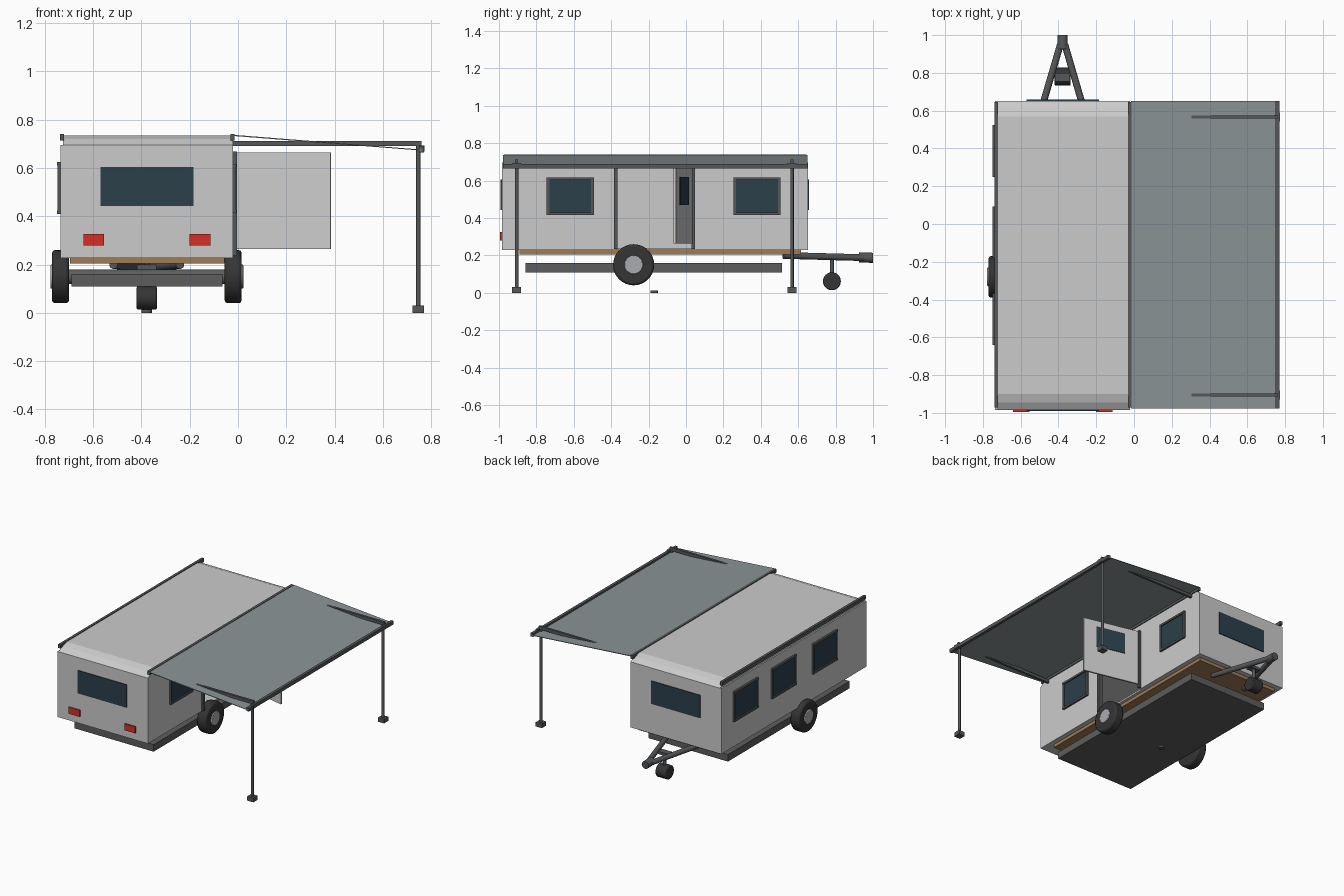
import bpy, bmesh, math
from mathutils import Vector

if "Cube" in bpy.data.objects:
    bpy.data.objects.remove(bpy.data.objects["Cube"])


def mat(name, r, g, b):
    m = bpy.data.materials.new(name)
    m.diffuse_color = (r, g, b, 1)
    m.use_nodes = True
    m.node_tree.nodes["Principled BSDF"].inputs["Base Color"].default_value = m.diffuse_color
    return m


DARK = mat("dark_metal", 0.09, 0.095, 0.1)
CHASSIS = mat("chassis_grey", 0.11, 0.11, 0.11)
RUBBER = mat("rubber", 0.035, 0.035, 0.035)
GLASS = mat("dark_glass", 0.025, 0.05, 0.07)
RED = mat("red_lens", 0.65, 0.03, 0.02)
WOOD = mat("wood", 0.35, 0.2, 0.09)
FABRIC = mat("awning_fabric", 0.26, 0.3, 0.31)
HUB = mat("hub_grey", 0.4, 0.41, 0.43)


def finish(name, bm, m=None):
    me = bpy.data.meshes.new(name)
    bmesh.ops.recalc_face_normals(bm, faces=bm.faces)
    bm.to_mesh(me)
    bm.free()
    ob = bpy.data.objects.new(name, me)
    bpy.context.collection.objects.link(ob)
    if m:
        me.materials.append(m)
    return ob


def box(name, x0, x1, y0, y1, z0, z1, m=None):
    bm = bmesh.new()
    bmesh.ops.create_cube(bm, size=1)
    for v in bm.verts:
        v.co = (x0 + (v.co.x + .5) * (x1 - x0), y0 + (v.co.y + .5) * (y1 - y0),
                z0 + (v.co.z + .5) * (z1 - z0))
    return finish(name, bm, m)


def tube(name, a, b, r, m=None, seg=16, bevel=0):
    a, b = Vector(a), Vector(b)
    bm = bmesh.new()
    bmesh.ops.create_cone(bm, cap_ends=True, segments=seg, radius1=r, radius2=r, depth=(b - a).length)
    ob = finish(name, bm, m)
    ob.location = (a + b) / 2
    ob.rotation_euler = (b - a).to_track_quat('Z', 'Y').to_euler()
    if bevel:
        mod = ob.modifiers.new("bevel", 'BEVEL')
        mod.width, mod.segments = bevel, 2
    bpy.ops.object.select_all(action='DESELECT')
    bpy.context.view_layer.objects.active = ob
    ob.select_set(True)
    bpy.ops.object.shade_smooth_by_angle(angle=math.radians(35))
    return ob


def extrude_x(name, profile, x0, x1, m=None):
    """Closed (y, z) profile swept along x."""
    bm = bmesh.new()
    f = bm.faces.new([bm.verts.new((x0, y, z)) for y, z in profile])
    r = bmesh.ops.extrude_face_region(bm, geom=[f])
    for v in r["geom"]:
        if isinstance(v, bmesh.types.BMVert):
            v.co.x = x1
    return finish(name, bm, m)


def side_window(name, x, out, y0, y1, z0, z1):
    """Glass pane with four frame bars on a side wall; out is +1 or -1."""
    def px(d):
        return sorted((x - out * .002, x + out * d))
    t = .014
    box(name + "_glass", *px(.005), y0 + t, y1 - t, z0 + t, z1 - t, GLASS)
    for tag, z in (("bottom", z0), ("top", z1 - t)):
        box(f"{name}_frame_{tag}", *px(.014), y0, y1, z, z + t, DARK)
    for tag, y in (("front", y0), ("back", y1 - t)):
        box(f"{name}_frame_{tag}", *px(.012), y, y + t, z0 + t, z1 - t, DARK)


XL, XR, YF, YB = -.735, -.02, -.985, .652
ZB, ZT, T = .228, .695, .014
D0, D1 = -.37, .035  # doorway

# cabin walls, with a doorway on the right side
box("wall_left", XL, XL + T, YF, YB, ZB, ZT)
box("wall_front", XL + T, XR - T, YF, YF + T, ZB, ZT)
box("wall_back", XL + T, XR - T, YB - T, YB, ZB, ZT)
box("wall_right_front", XR - T, XR, YF, D0, ZB, ZT)
box("wall_right_back", XR - T, XR, D1, YB, ZB, ZT)
box("wall_over_door", XR - T, XR, D0, D1, .665, ZT)
box("cabin_floor", XL + T, XR - T, YF + T, YB - T, ZB, ZB + .012)
box("wood_floor_deck", -.695, -.055, -.89, .615, .205, ZB, WOOD)

# roof with sloping ends, and its side rails
extrude_x("roof", [(YF, ZT), (-.945, .72), (-.9, .735), (.57, .735), (.615, .72), (YB, ZT)], -.725, XR)
for tag, x in (("left", -.73), ("right", -.024)):
    box(f"roof_rail_{tag}", x - .008, x + .01, -.972, .645, .714, .74, DARK)

# door frame
box("door_frame_front", XR - T, -.005, D0 - .015, D0 + .005, .235, .668, DARK)
box("door_frame_back", XR - T, -.005, D1 - .005, D1 + .012, .235, .668, DARK)

# open door, hinged at the back edge of the doorway
swing = math.atan2(-.09, .395)
for part in (box("door", 0, .402, -.012, 0, .265, .665),
             box("door_window", .10, .31, -.004, .004, .47, .62, GLASS)):
    part.location = (-.006, D1, 0)
    part.rotation_euler.z = swing

# side windows
for i, y in enumerate((-.745, .253)):
    side_window(f"right_window_{i + 1}", XR, 1, y, y + .252, .415, .617)
for i, y in enumerate((-.64, -.18, .25)):
    side_window(f"left_window_{i + 1}", XL, -1, y, y + .273, .41, .625)

# end windows and tail lights
box("front_window", -.57, -.185, YF - .006, YF + .002, .442, .605, GLASS)
box("back_window", -.57, -.185, YB - .002, YB + .006, .442, .605, GLASS)
for tag, x in (("left", -.64), ("right", -.2)):
    box(f"tail_light_{tag}", x, x + .086, YF - .01, YF + .002, .28, .326, RED)

# chassis, axle and wheels
box("chassis", -.69, -.065, -.857, .513, .11, .16, CHASSIS)
tube("axle", (-.71, -.28, .15), (-.045, -.28, .15), .03, CHASSIS)
for tag, x, s in (("left", -.70, -1), ("right", -.055, 1)):
    tube(f"tyre_{tag}", (x, -.28, .15), (x + s * .07, -.28, .15), .11, RUBBER, 32, .012)
    tube(f"hub_{tag}", (x + s * .04, -.28, .15), (x + s * .077, -.28, .15), .05, HUB, 24, .004)
tube("ground_plate", (-.378, -.17, 0), (-.378, -.17, .013), .021, DARK)

# towing frame and coupler
for tag, s in (("left", -1), ("right", 1)):
    tube(f"tow_bar_{tag}", (-.378 + s * .138, .52, .2), (-.378 + s * .012, .95, .188), .018, DARK)
tube("coupler", (-.378, .925, .19), (-.378, 1.0, .187), .027, DARK)

# jockey wheel
tube("jockey_stem", (-.378, .78, .07), (-.378, .78, .2), .011, DARK)
tube("jockey_wheel", (-.42, .78, .062), (-.336, .78, .062), .048, RUBBER, 24, .006)
box("jockey_bracket", -.418, -.338, .755, .8, .18, .2, DARK)

# awning fabric, sloping outward from the roof, with its outer rail
bm = bmesh.new()
ring = [(-.015, .737), (.762, .676), (.762, .672), (-.015, .732)]
f = bm.faces.new([bm.verts.new((x, -.978, z)) for x, z in ring])
r = bmesh.ops.extrude_face_region(bm, geom=[f])
for v in r["geom"]:
    if isinstance(v, bmesh.types.BMVert):
        v.co.y = .65
finish("awning_fabric", bm, FABRIC)
box("awning_outer_rail", .75, .77, -.978, .65, .665, .69, DARK)

# awning arms, posts and feet
for tag, y in (("front", -.905), ("back", .567)):
    box(f"awning_arm_{tag}", -.02, .76, y - .008, y + .008, .69, .712, DARK)
    box(f"awning_arm_end_{tag}", .75, .772, y - .024, y + .024, .668, .694, DARK)
    tube(f"awning_post_{tag}", (.747, y, .03), (.747, y, .695), .0095, DARK, 12)
    box(f"awning_foot_{tag}", .723, .771, y - .024, y + .024, 0, .03, DARK)
